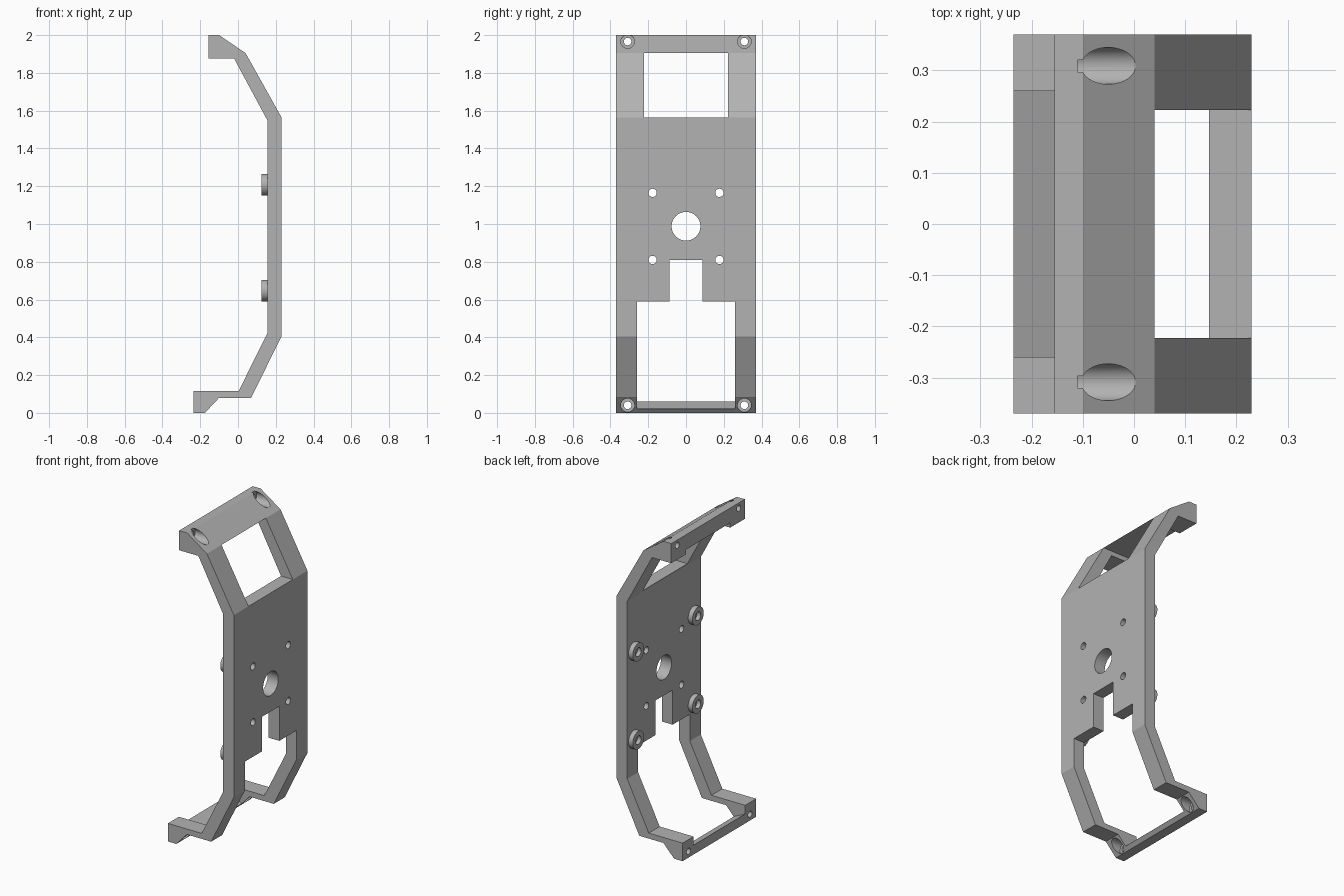
import bpy, bmesh, math
from mathutils import Matrix

if "Cube" in bpy.data.objects:
    bpy.data.objects.remove(bpy.data.objects["Cube"])

grey = bpy.data.materials.new("plain grey")
grey.diffuse_color = (0.45, 0.45, 0.45, 1)
grey.use_nodes = True
grey.node_tree.nodes["Principled BSDF"].inputs["Base Color"].default_value = grey.diffuse_color


def make_object(name, bm):
    bmesh.ops.recalc_face_normals(bm, faces=bm.faces)
    mesh = bpy.data.meshes.new(name)
    bm.to_mesh(mesh)
    bm.free()
    mesh.materials.append(grey)
    obj = bpy.data.objects.new(name, mesh)
    bpy.context.collection.objects.link(obj)
    return obj


def prism(name, profile, half_width):
    """Extrude an XZ profile symmetrically along Y."""
    bm = bmesh.new()
    face = bm.faces.new([bm.verts.new((x, -half_width, z)) for x, z in profile])
    ext = bmesh.ops.extrude_face_region(bm, geom=[face])
    verts = [v for v in ext["geom"] if isinstance(v, bmesh.types.BMVert)]
    bmesh.ops.translate(bm, verts=verts, vec=(0, 2 * half_width, 0))
    return make_object(name, bm)


def rod(name, x0, x1, y, z, radius, sides=40):
    """Cylinder running along X."""
    bm = bmesh.new()
    bmesh.ops.create_cone(
        bm, cap_ends=True, segments=sides, radius1=radius, radius2=radius, depth=x1 - x0,
        matrix=Matrix.Translation(((x0 + x1) / 2, y, z)) @ Matrix.Rotation(math.pi / 2, 4, "Y"))
    return make_object(name, bm)


def cut(target, cutter):
    mod = target.modifiers.new("cut", "BOOLEAN")
    mod.operation = "DIFFERENCE"
    mod.solver = "EXACT"
    mod.object = cutter
    bpy.context.view_layer.objects.active = target
    bpy.ops.object.modifier_apply(modifier=mod.name)
    bpy.data.objects.remove(cutter, do_unlink=True)


def smooth(obj):
    bpy.ops.object.select_all(action="DESELECT")
    obj.select_set(True)
    bpy.context.view_layer.objects.active = obj
    bpy.ops.object.shade_smooth_by_angle(angle=math.radians(25))


# Bent plate with a mounting foot at each end
plate = prism("bracket_plate", [
    (-0.155, 2), (-0.10, 2), (0.04, 1.905), (0.23, 1.565), (0.23, 0.405),
    (0.07, 0.08), (-0.10, 0.08), (-0.175, 0), (-0.235, 0), (-0.235, 0.115),
    (0.003, 0.115), (0.155, 0.42), (0.155, 1.55), (-0.02, 1.875), (-0.155, 1.875)], 0.37)

# Upper window, also notching the underside of the top foot
cut(plate, prism("upper_window", [(-0.5, 1.565), (0.5, 1.565), (0.5, 1.905), (-0.5, 1.905)], 0.223))
# Lower window, leaving a thin sloped crossbar between the bottom feet
cut(plate, prism("lower_window", [
    (-0.155, -0.1), (0.5, -0.1), (0.5, 0.59), (-0.5, 0.59), (-0.5, 0.06),
    (-0.235, 0.06), (-0.155, 0.022)], 0.26))
# Cable slot above the lower window
cut(plate, prism("slot", [(0.0, 0.5), (0.5, 0.5), (0.5, 0.81), (0.0, 0.81)], 0.087))

# Central hole and its four screw holes
cut(plate, rod("centre_hole", 0.05, 0.4, 0, 0.988, 0.076, 48))
for side in (-1, 1):
    for z in (0.81, 1.165):
        cut(plate, rod("screw_hole", 0.05, 0.4, side * 0.177, z, 0.022, 24))
    # Counterbored screw holes in the feet
    for z, floor in ((1.966, -0.11), (0.04, -0.185)):
        cut(plate, rod("foot_hole", -0.4, 0.0, side * 0.309, z, 0.02, 24))
        cut(plate, rod("counterbore", floor, 0.1, side * 0.309, z, 0.036))
smooth(plate)

# Round standoffs with blind holes on the inner face
for side, label in ((-1, "front"), (1, "back")):
    for z, level in ((0.647, "lower"), (1.208, "upper")):
        boss = rod(f"{level}_{label}_standoff", 0.125, 0.158, side * 0.3, z, 0.057)
        cut(boss, rod("blind_hole", 0.1, 0.15, side * 0.3, z, 0.027, 24))
        smooth(boss)
